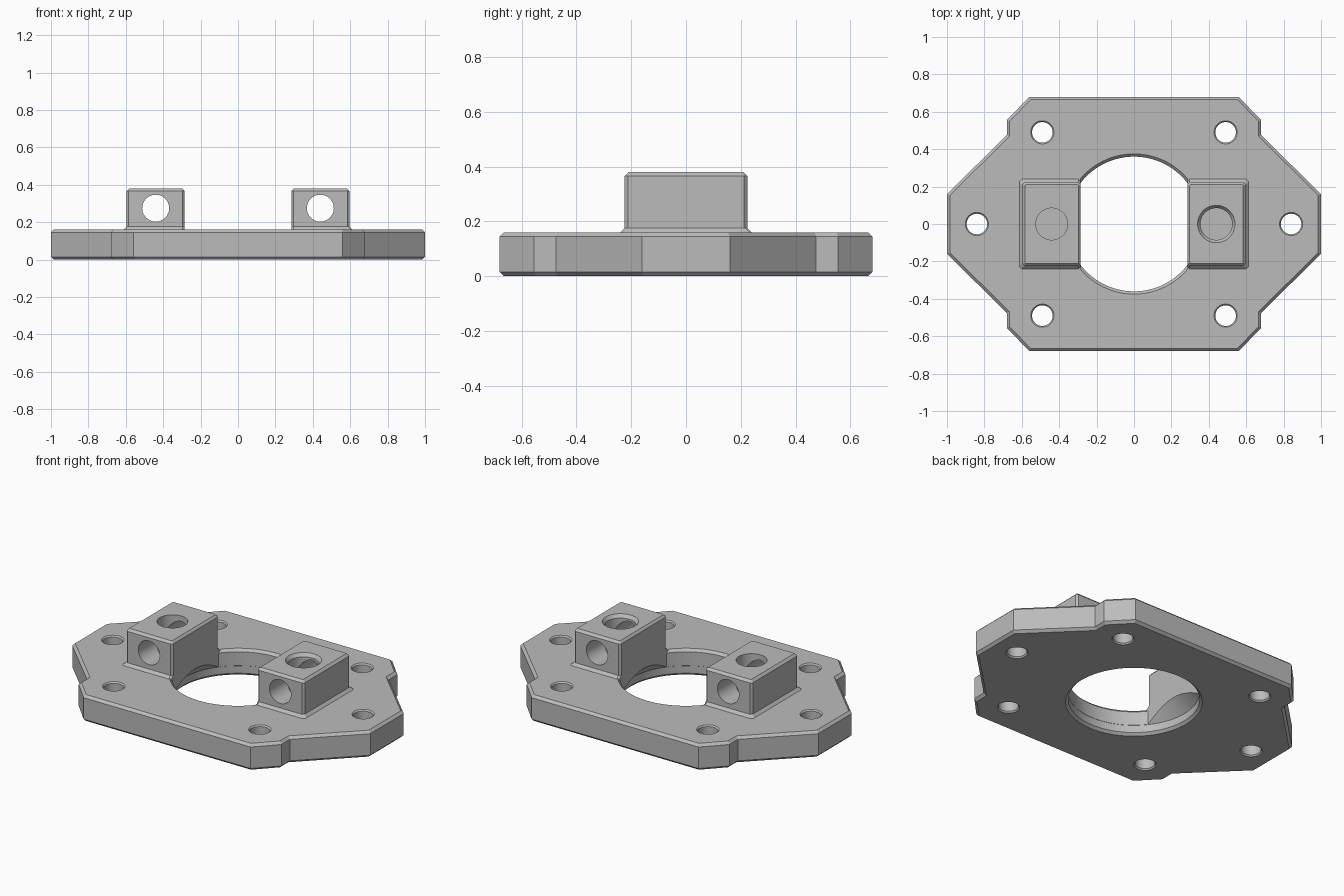
import bpy, bmesh, math

cube = bpy.data.objects.get("Cube")
if cube:
    bpy.data.objects.remove(cube, do_unlink=True)

grey = bpy.data.materials.new("light grey")
grey.use_nodes = True
colour = (0.5, 0.5, 0.5, 1)
grey.diffuse_color = colour
grey.node_tree.nodes["Principled BSDF"].inputs["Base Color"].default_value = colour


def loft(name, rings, bevel=0):
    """Solid through stacked outlines, each given as (points, z)."""
    bm = bmesh.new()
    loops = [[bm.verts.new((x, y, z)) for x, y in pts] for pts, z in rings]
    n = len(loops[0])
    for a, b in zip(loops, loops[1:]):
        for i in range(n):
            j = (i + 1) % n
            bm.faces.new((a[i], a[j], b[j], b[i]))
    caps = [bm.faces.new(loops[0]), bm.faces.new(loops[-1])]
    bmesh.ops.recalc_face_normals(bm, faces=bm.faces)
    if bevel:
        edges = {e for f in caps for e in f.edges}
        bmesh.ops.bevel(bm, geom=list(edges), offset=bevel, segments=1, affect='EDGES')
    mesh = bpy.data.meshes.new(name)
    bm.to_mesh(mesh)
    bm.free()
    mesh.materials.append(grey)
    obj = bpy.data.objects.new(name, mesh)
    bpy.context.collection.objects.link(obj)
    return obj


def circle(r, x=0, y=0, n=64):
    return [(x + r * math.cos(math.tau * i / n), y + r * math.sin(math.tau * i / n))
            for i in range(n)]


def flat_sided_circle(r, limit, n=40):
    """Circle cut off straight at x = limit and x = -limit."""
    a = math.acos(limit / r)
    angles = [a + (math.pi - 2 * a) * i / n for i in range(n + 1)]
    half = [(r * math.cos(t), r * math.sin(t)) for t in angles]
    return half + [(-x, -y) for x, y in half]


def chamfered_rect(x0, x1, y, c):
    return [(x0 + c, -y), (x1 - c, -y), (x1, -y + c), (x1, y - c),
            (x1 - c, y), (x0 + c, y), (x0, y - c), (x0, -y + c)]


def cut(obj, cutter):
    cutter.hide_render = True
    mod = obj.modifiers.new("cut", 'BOOLEAN')
    mod.operation = 'DIFFERENCE'
    mod.solver = 'EXACT'
    mod.object = cutter
    select(obj)
    bpy.ops.object.modifier_apply(modifier=mod.name)
    bpy.data.objects.remove(cutter, do_unlink=True)


def select(obj):
    bpy.ops.object.select_all(action='DESELECT')
    obj.select_set(True)
    bpy.context.view_layer.objects.active = obj


def smooth(obj):
    select(obj)
    bpy.ops.object.shade_smooth_by_angle(angle=math.radians(25))


# Base plate with its stepped outline
quarter = [(1, 0.16), (0.68, 0.475), (0.68, 0.555), (0.56, 0.68)]
half = quarter + [(-x, y) for x, y in reversed(quarter)]
outline = half + [(-x, -y) for x, y in half]
T = 0.16
plate = loft("base_plate", [(outline, 0), (outline, T)], bevel=0.015)

# Lower bore, closing in as a cone under the blocks
cut(plate, loft("bore_cone", [(circle(r, n=96), z) for r, z in
    [(0.376, -0.1), (0.376, 0), (0.361, 0.015), (0.361, 0.06), (0.22, 0.2)]]))
# Upper bore, flat where the blocks stand
inner = 0.285
cut(plate, loft("bore_opening", [(flat_sided_circle(r, inner), z) for r, z in
    [(0.36, 0.05), (0.36, T - 0.015), (0.375, T), (0.375, T + 0.1)]]))

# Mounting holes
spots = [(0.84, 0), (-0.84, 0)] + [(sx * 0.49, sy * 0.49) for sx in (1, -1) for sy in (1, -1)]
for x, y in spots:
    cut(plate, loft("mount_hole", [(circle(r, x, y, 40), z) for r, z in
        [(0.062, -0.1), (0.062, 0), (0.055, 0.008), (0.055, T - 0.008), (0.062, T), (0.062, T + 0.1)]]))
smooth(plate)

# Clamp blocks with a flared foot, a cross hole and a blind hole from above
for side, name, rim in ((1, "left_block", 0.1), (-1, "right_block", 0.085)):
    top = 0.38
    rings = [(inner, 0.613, 0.24, 0.012, 0.15), (inner, 0.613, 0.24, 0.012, T),
             (inner, 0.597, 0.224, 0.012, T + 0.016), (inner, 0.597, 0.224, 0.012, top - 0.014),
             (inner + 0.012, 0.583, 0.21, 0.004, top)]
    block = loft(name, [([(side * x, y) for x, y in chamfered_rect(*r[:4])], r[4]) for r in rings])
    cx = side * 0.44
    bore = 0.085
    cut(block, loft("screw_hole", [(circle(r, cx), z) for r, z in
        [(bore, 0.17), (bore, top - 0.02), (rim, top), (rim, top + 0.1)]]))
    cross = loft("cross_hole", [(circle(0.072), -0.5), (circle(0.072), 0.5)])
    cross.rotation_euler.x = math.pi / 2
    cross.location = (cx, 0, 0.275)
    bpy.context.view_layer.update()
    cut(block, cross)
    smooth(block)
